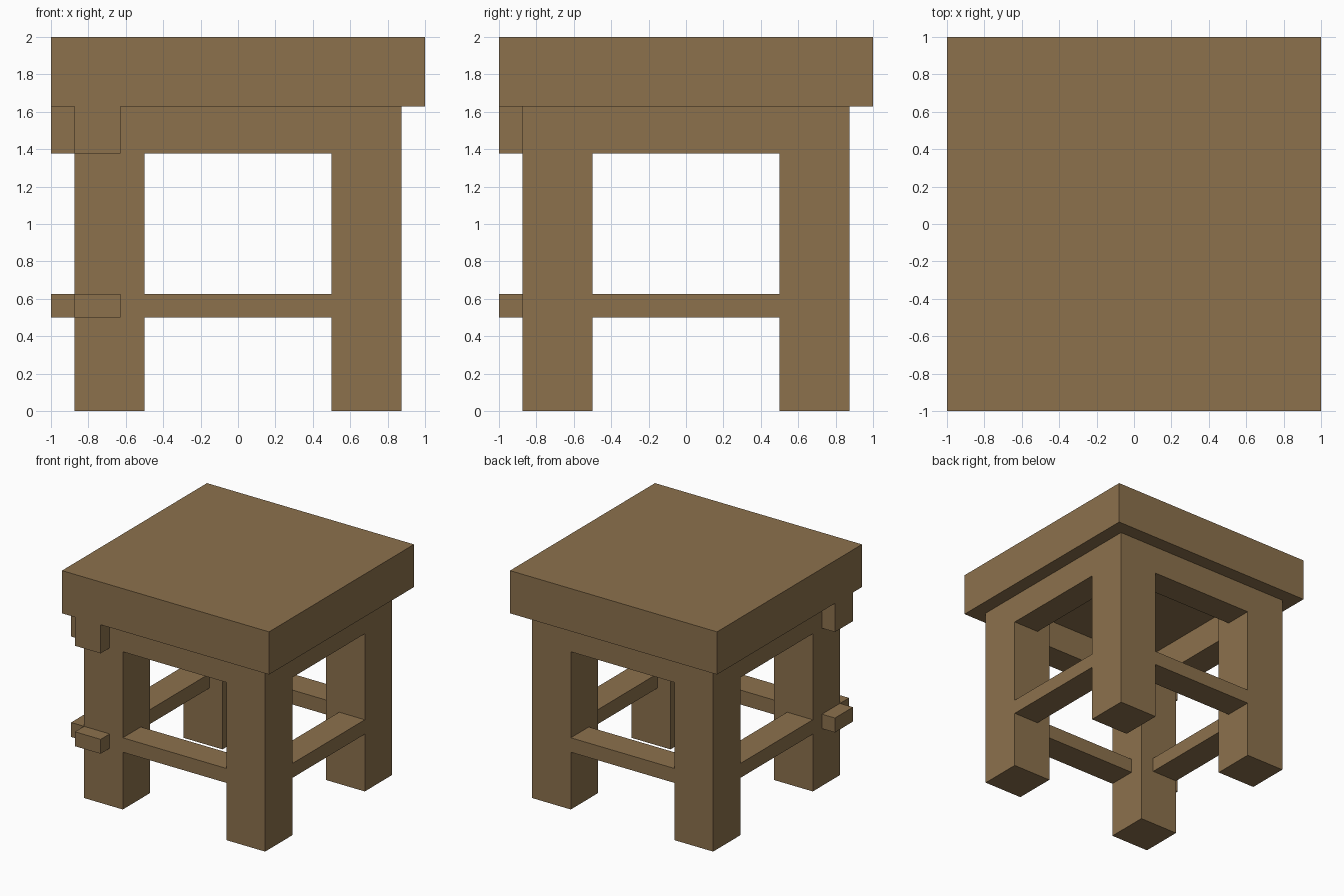
import bpy

if "Cube" in bpy.data.objects:
    bpy.data.objects.remove(bpy.data.objects["Cube"])

wood = bpy.data.materials.new("brown wood")
wood.diffuse_color = (0.262, 0.165, 0.073, 1)
wood.use_nodes = True
wood.node_tree.nodes["Principled BSDF"].inputs["Base Color"].default_value = wood.diffuse_color


def box(name, x, y, z):
    """Box spanning the given (min, max) ranges."""
    spans = (x, y, z)
    bpy.ops.mesh.primitive_cube_add(size=1, location=[(a + b) / 2 for a, b in spans])
    ob = bpy.context.object
    ob.name = name
    ob.scale = [b - a for a, b in spans]
    bpy.ops.object.transform_apply(location=False, rotation=False, scale=True)
    ob.data.materials.append(wood)
    return ob


# Thick square top
box("table_top", (-1, 1), (-1, 1), (1.627, 2))

# Four square legs
near, far = (-0.875, -0.5), (0.5, 0.875)
for side_x, x in (("left", near), ("right", far)):
    for side_y, y in (("front", near), ("back", far)):
        box(f"{side_y}_{side_x}_leg", x, y, (0, 1.627))

# Aprons under the top and stretchers between the legs, flush with the legs;
# the front and left ones poke out past the front left leg
low, high = (-0.875, -0.627), (0.627, 0.875)
long_span, short_span = (-1, 0.6), (-0.6, 0.6)
for part, z in (("apron", (1.377, 1.627)), ("stretcher", (0.5, 0.626))):
    box(f"front_{part}", long_span, low, z)
    box(f"left_{part}", low, long_span, z)
    box(f"back_{part}", short_span, high, z)
    box(f"right_{part}", high, short_span, z)
